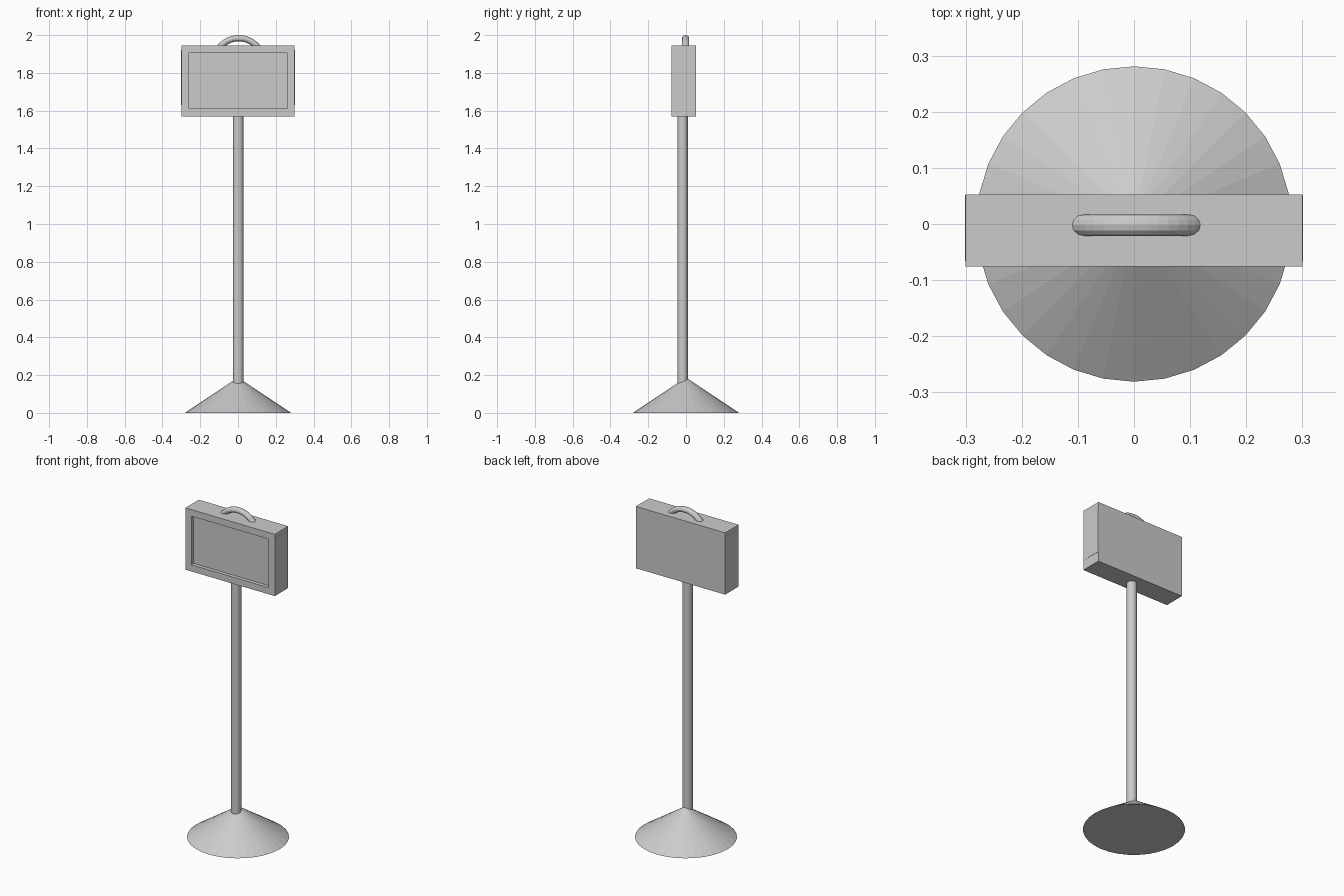
import bpy, bmesh, math
from mathutils import Vector

if "Cube" in bpy.data.objects:
    bpy.data.objects.remove(bpy.data.objects["Cube"])


def finish(name, bm):
    mesh = bpy.data.meshes.new(name)
    bmesh.ops.recalc_face_normals(bm, faces=bm.faces[:])
    bm.to_mesh(mesh)
    bm.free()
    obj = bpy.data.objects.new(name, mesh)
    bpy.context.collection.objects.link(obj)
    return obj


def box_bm(lo, hi):
    bm = bmesh.new()
    bmesh.ops.create_cube(bm, size=1)
    lo, hi = Vector(lo), Vector(hi)
    for v in bm.verts:
        v.co = (lo + hi) / 2 + v.co * (hi - lo)
    return bm


def cone(name, sides, r1, r2, z0, z1, x=0, y=0):
    bm = bmesh.new()
    bmesh.ops.create_cone(bm, cap_ends=True, segments=sides, radius1=r1,
                          radius2=r2, depth=z1 - z0)
    bmesh.ops.translate(bm, verts=bm.verts[:], vec=(x, y, (z0 + z1) / 2))
    bmesh.ops.remove_doubles(bm, verts=bm.verts[:], dist=1e-5)
    return finish(name, bm)


# Conical foot and pole
cone("base", 32, 0.281, 0, 0, 0.187)
pole = cone("pole", 32, 0.028, 0.028, 0.12, 1.60, 0.001, -0.018)
bpy.context.view_layer.objects.active = pole
pole.select_set(True)
bpy.ops.object.shade_smooth_by_angle(angle=math.radians(30))

# Sign box with recessed front panel
bm = box_bm((-0.30, -0.076, 1.57), (0.30, 0.053, 1.945))
bm.normal_update()
front = min(bm.faces, key=lambda f: f.calc_center_median().y)
bmesh.ops.inset_region(bm, faces=[front], thickness=0.057)
for f in bmesh.ops.extrude_discrete_faces(bm, faces=[front])["faces"]:
    for v in f.verts:
        v.co.y += 0.022
finish("sign_box", bm)

# Nearly flush side panels
for side, name in ((-1, "left_side_panel"), (1, "right_side_panel")):
    x = sorted((side * 0.295, side * 0.301))
    finish(name, box_bm((x[0], -0.066, 1.63), (x[1], 0.052, 1.92)))

# Arched carry handle, ends sunk into the box top
bm = bmesh.new()
steps, sides, rings = 16, 12, []
for i in range(steps + 1):
    a = math.radians(-62 + 124 * i / steps)
    ring = []
    for j in range(sides):
        t = 2 * math.pi * j / sides
        r = 0.1305 + 0.0165 * math.cos(t)
        ring.append(bm.verts.new((0.004 + r * math.sin(a),
                                  -0.002 + 0.019 * math.sin(t),
                                  1.853 + r * math.cos(a))))
    rings.append(ring)
for p, q in zip(rings, rings[1:]):
    for j in range(sides):
        k = (j + 1) % sides
        bm.faces.new((p[j], p[k], q[k], q[j]))
bm.faces.new(rings[0])
bm.faces.new(rings[-1])
finish("handle", bm)
